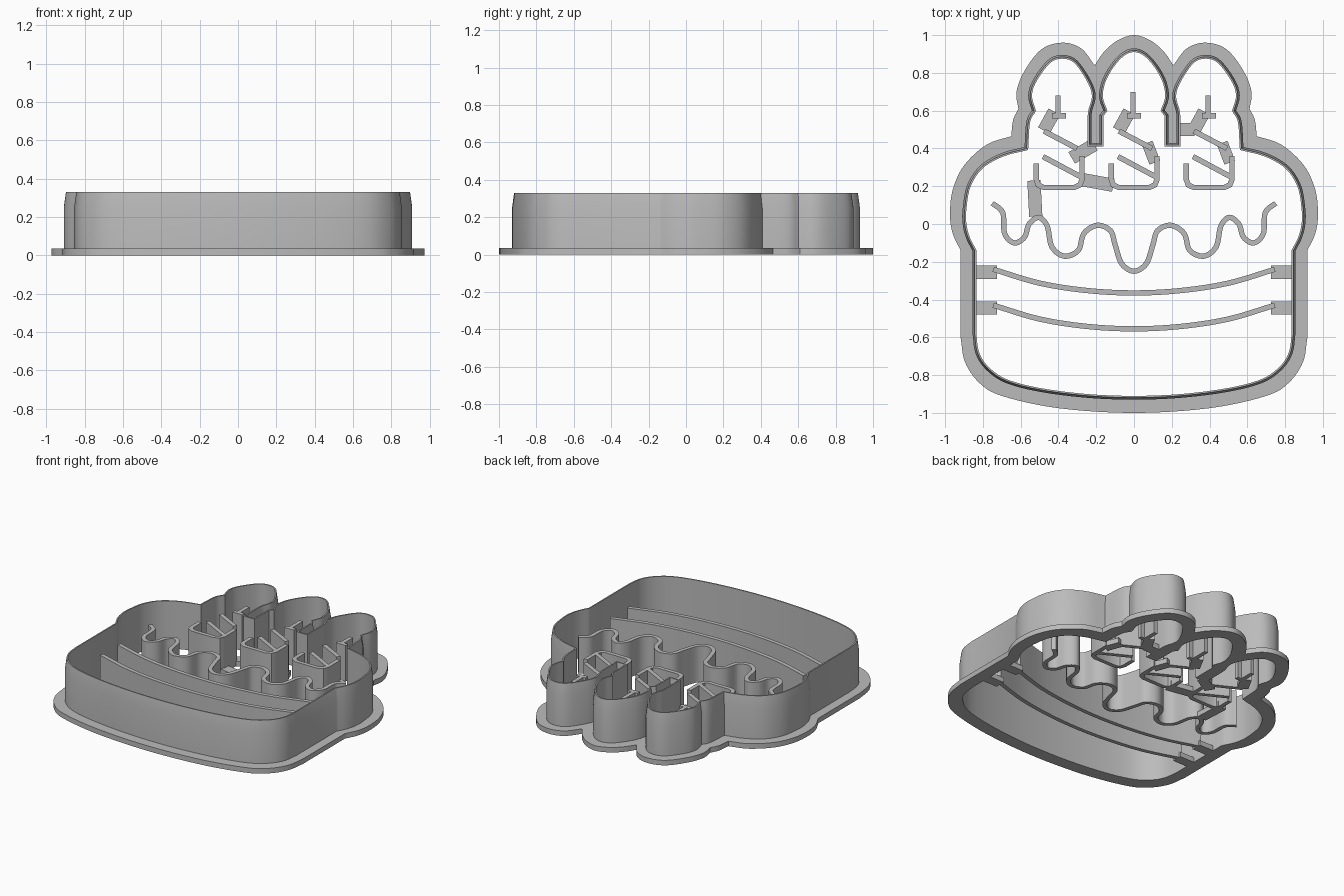
import bpy, bmesh
from mathutils import Vector

cube = bpy.data.objects.get("Cube")
if cube:
    bpy.data.objects.remove(cube)

BASE, MARK, EDGE = 0.035, 0.25, 0.33
STROKE, BRIDGE = 0.028, 0.07

grey = bpy.data.materials.new("plain grey")
grey.use_nodes = True
grey.diffuse_color = (0.5, 0.5, 0.5, 1)
grey.node_tree.nodes["Principled BSDF"].inputs["Base Color"].default_value = (0.5, 0.5, 0.5, 1)


def smooth(points, steps=6):
    """Catmull-Rom through the points, level where the run meets x = 0."""
    p = [Vector(q) for q in points]

    def phantom(end, near):
        return Vector((-near.x, near.y)) if end.x == 0 else 2 * end - near
    p = [phantom(p[0], p[1])] + p + [phantom(p[-1], p[-2])]
    out = []
    for a, b, c, d in zip(p, p[1:], p[2:], p[3:]):
        for i in range(steps):
            t = i / steps
            out.append(0.5 * (2 * b + (c - a) * t + (2 * a - 5 * b + 4 * c - d) * t ** 2
                              + (3 * b - a - 3 * c + d) * t ** 3))
    return out + [p[-2]]


def chain(*runs):
    """Join smoothed runs at sharp corners."""
    out = []
    for run in runs:
        pts = smooth(run) if len(run) > 2 else [Vector(q) for q in run]
        out += pts[1:] if out else pts
    return out


def mirrored(half):
    return half + [Vector((-q.x, q.y)) for q in half[-2:0:-1]]


def offset(path, dist, closed):
    """Move each point sideways with mitred corners."""
    out, n = [], len(path)
    for i, q in enumerate(path):
        before = path[i - 1] if closed or i else None
        after = path[(i + 1) % n] if closed or i < n - 1 else None
        d1 = (q - before).normalized() if before else (after - q).normalized()
        d2 = (after - q).normalized() if after else d1
        n1, n2 = Vector((-d1.y, d1.x)), Vector((-d2.y, d2.x))
        m = (n1 + n2).normalized()
        out.append(q + m * dist / max(m.dot(n1), 0.6))
    return out


def finish(obj):
    obj.data.materials.clear()
    obj.data.materials.append(grey)
    bpy.ops.object.select_all(action='DESELECT')
    obj.select_set(True)
    bpy.context.view_layer.objects.active = obj
    bpy.ops.object.shade_smooth_by_angle()


def ribbon(name, path, section, closed=False):
    """Sweep a (sideways, height) section along a flat path."""
    path = [Vector(q) for q in path]
    bm = bmesh.new()
    rails = [[bm.verts.new((q.x, q.y, z)) for q in offset(path, d, closed)] for d, z in section]
    n = len(path)
    for a, b in zip(rails, rails[1:] + rails[:1]):
        for i in range(n if closed else n - 1):
            j = (i + 1) % n
            bm.faces.new((a[i], a[j], b[j], b[i]))
    if not closed:
        bm.faces.new([r[0] for r in rails])
        bm.faces.new([r[-1] for r in rails])
    bmesh.ops.recalc_face_normals(bm, faces=bm.faces)
    mesh = bpy.data.meshes.new(name)
    bm.to_mesh(mesh)
    bm.free()
    obj = bpy.data.objects.new(name, mesh)
    bpy.context.collection.objects.link(obj)
    finish(obj)


def bar(name, path, width=STROKE, height=MARK):
    w = width / 2
    ribbon(name, path, [(-w, 0), (w, 0), (w, height), (-w, height)])


# Cutting wall: cake outline with three flames, thinning at the top edge
wall = mirrored(chain(
    [(0, .92), (.075, .885), (.15, .78), (.175, .68), (.152, .6)],
    [(.152, .6), (.172, .575)], [(.172, .575), (.172, .42)],
    [(.172, .42), (.235, .42)], [(.235, .42), (.235, .575)], [(.235, .575), (.232, .6)],
    [(.232, .6), (.213, .68), (.24, .76), (.31, .86), (.38, .885), (.45, .86),
     (.525, .76), (.55, .68), (.53, .6)],
    [(.53, .6), (.56, .54), (.57, .4)],
    [(.57, .4), (.7, .365), (.81, .3), (.875, .2), (.897, .08), (.897, 0), (.88, -.07), (.845, -.14)],
    [(.845, -.14), (.845, -.58)],
    [(.845, -.58), (.83, -.68), (.78, -.76), (.68, -.83), (.5, -.878), (.25, -.91), (0, -.92)]))
ribbon("cutting_wall", wall,
       [(-.01, 0), (.01, 0), (.01, MARK), (-.001, EDGE), (-.01, EDGE)], closed=True)

# Flat flange around the foot of the wall
rim = mirrored(chain(
    [(0, 1), (.09, .97), (.16, .91), (.208, .84)],
    [(.208, .84), (.28, .93), (.38, .96), (.49, .925), (.58, .81), (.622, .7), (.612, .61)],
    [(.612, .61), (.64, .55), (.65, .465)],
    [(.65, .465), (.78, .42), (.9, .31), (.96, .18), (.974, .05), (.96, -.05), (.918, -.14)],
    [(.918, -.14), (.918, -.6)],
    [(.918, -.6), (.895, -.73), (.82, -.84), (.7, -.91), (.4, -.975), (0, -1)]))
curve = bpy.data.curves.new("flange", 'CURVE')
curve.dimensions = '2D'
curve.fill_mode = 'BOTH'
curve.extrude = BASE / 2
for loop in (rim, wall):
    spline = curve.splines.new('POLY')
    spline.points.add(len(loop) - 1)
    for point, q in zip(spline.points, loop):
        point.co = (q.x, q.y, 0, 1)
    spline.use_cyclic_u = True
flange = bpy.data.objects.new("flange", curve)
bpy.context.collection.objects.link(flange)
bpy.ops.object.select_all(action='DESELECT')
flange.select_set(True)
bpy.context.view_layer.objects.active = flange
bpy.ops.object.convert(target='MESH')
flange = bpy.context.view_layer.objects.active
for v in flange.data.vertices:
    v.co.z += BASE / 2
finish(flange)

# Wavy icing line
half = smooth([(0, -.25), (.065, -.21), (.1, -.11), (.125, -.035), (.195, -.007), (.265, -.05),
               (.295, -.14), (.37, -.17), (.435, -.12), (.46, -.01), (.505, .035), (.555, 0),
               (.58, -.07), (.635, -.1), (.685, -.05), (.695, .06), (.75, .11)])
bar("icing_line", [Vector((-q.x, q.y)) for q in half[:0:-1]] + half)

# Curved cake layer lines and their side bridges
for label, y in (("upper", -.365), ("lower", -.555)):
    half = smooth([(0, y), (.25, y + .013), (.5, y + .052), (.745, y + .125)])
    bar(label + "_layer_line", [Vector((-q.x, q.y)) for q in half[:0:-1]] + half)
    for side, s in (("left", 1), ("right", -1)):
        bar(f"{label}_{side}_bridge", [(s * .725, y + .11), (s * .845, y + .11)], BRIDGE, BASE)

# Candles: cup, two stripes, wick and wick foot
cup = [(-.12, .32), (-.12, .235), (-.11, .207), (-.08, .193), (.08, .193),
       (.11, .207), (.122, .235), (.122, .36)]
for label, cx, tip in (("right", -.397, .68), ("middle", 0, .7), ("left", .397, .68)):
    parts = {"cup": cup, "lower_stripe": [(-.085, .357), (.115, .25)],
             "upper_stripe": [(-.08, .492), (.095, .4)],
             "wick": [(-.005, .57), (-.005, tip)], "wick_foot": [(-.037, .573), (.037, .573)]}
    for part, pts in parts.items():
        bar(f"{label}_candle_{part}", [(x + cx, y) for x, y in pts])
    bar(f"{label}_wick_bridge", [(cx - .025, .595), (cx - .08, .495)], BRIDGE, BASE)
    if cx >= 0:
        bar(f"{label}_stripe_bridge", [(cx + .07, .43), (cx + .11, .325)], BRIDGE - .01, BASE)

# Bridges tying the candles to the wall, each other and the icing
ties = {"right_candle_wall": [(-.33, .35), (-.21, .42)], "left_candle_wall": [(.235, .5), (.32, .5)],
        "candle_to_candle": [(-.275, .235), (-.11, .205)], "candle_to_icing": [(-.53, .23), (-.52, .04)]}
for name, pts in ties.items():
    bar(name + "_bridge", pts, BRIDGE, BASE)
